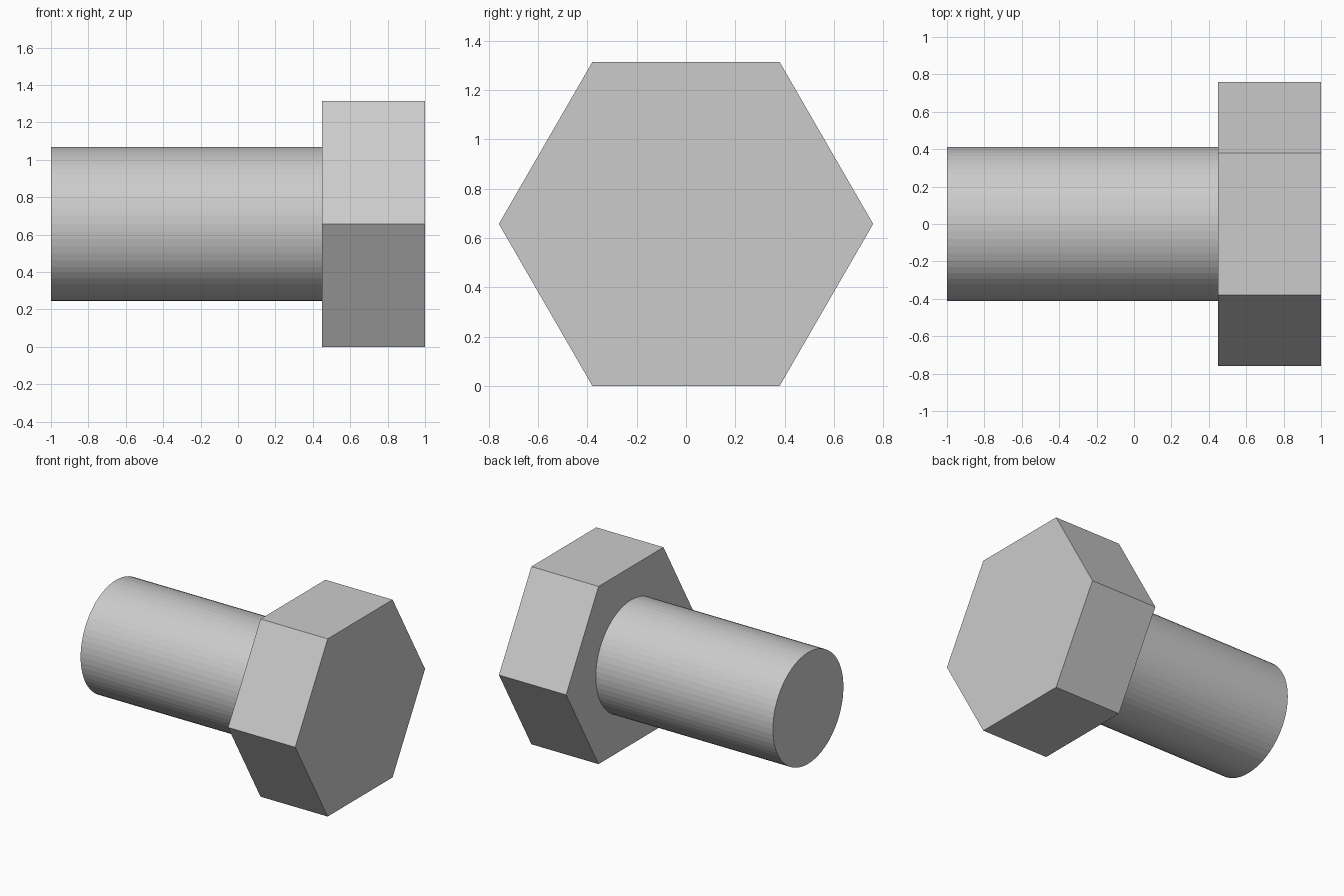
import bpy
from math import pi

if "Cube" in bpy.data.objects:
    bpy.data.objects.remove(bpy.data.objects["Cube"])

HEAD_R = 0.759                      # centre to corner
AXIS_Z = HEAD_R * 3 ** 0.5 / 2      # head rests on one flat


def bar_along_x(name, sides, radius, x0, x1):
    """Prism lying along x between x0 and x1, on the bolt axis."""
    bpy.ops.mesh.primitive_cylinder_add(
        vertices=sides, radius=radius, depth=x1 - x0,
        location=((x0 + x1) / 2, 0, AXIS_Z), rotation=(0, pi / 2, 0))
    obj = bpy.context.object
    obj.name = name
    bpy.ops.object.transform_apply(location=False, rotation=True, scale=True)
    return obj


# Hexagonal head, corners pointing along +y and -y
bar_along_x("hex_head", 6, HEAD_R, 0.45, 1.0)

# Round shank, seated just inside the head
bar_along_x("shank", 64, 0.412, -1.0, 0.455)
